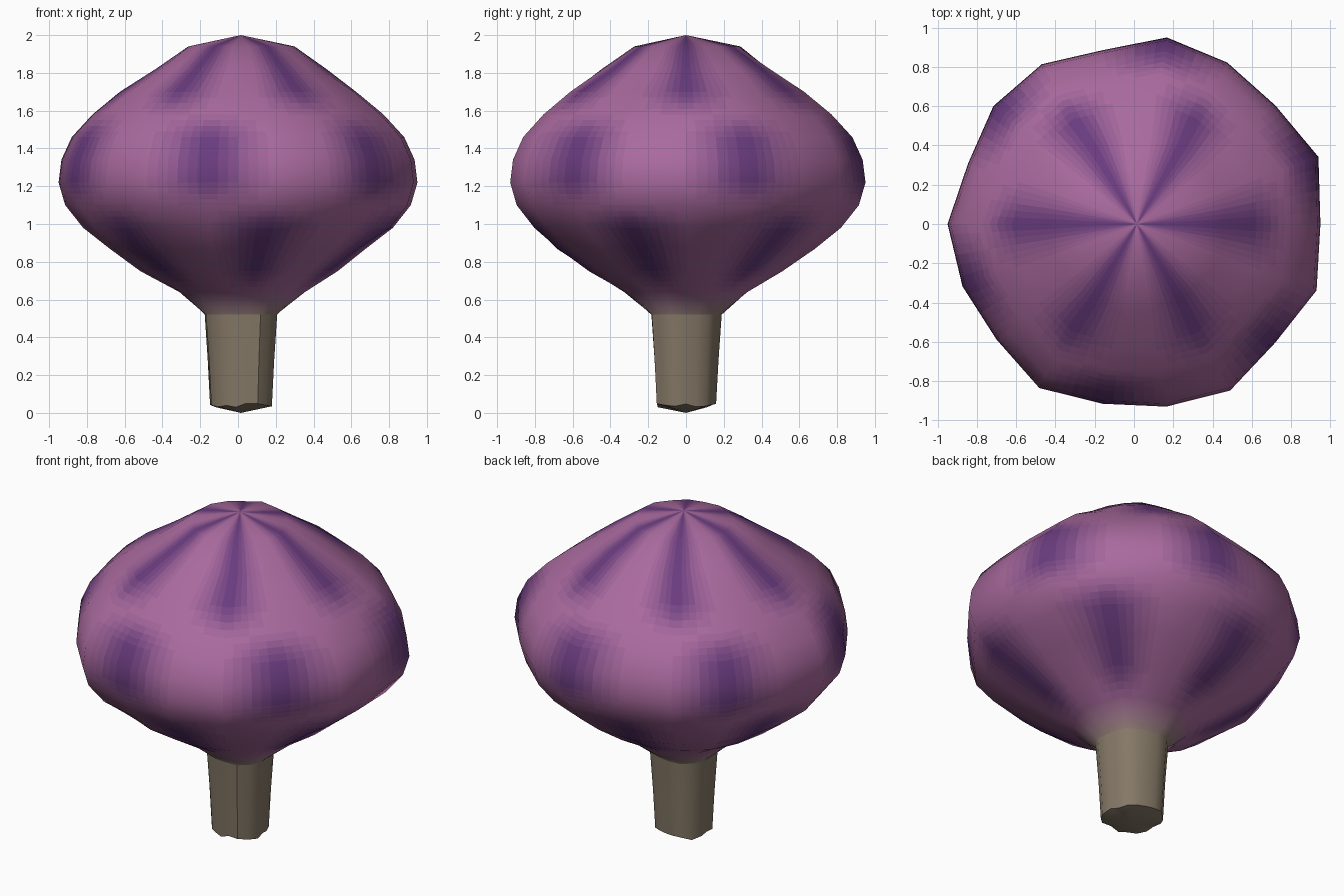
import bpy, math, random
from mathutils import Vector

if "Cube" in bpy.data.objects:
    bpy.data.objects.remove(bpy.data.objects["Cube"])

random.seed(4)
SEG = 18
# (radius, height) from foot to crown
PROFILE = [(0, 0), (.165, .04), (.178, .28), (.195, .52), (.33, .64), (.515, .75), (.685, .87),
           (.82, .98), (.915, 1.10), (.95, 1.22), (.935, 1.34), (.88, 1.46), (.77, 1.58),
           (.625, 1.70), (.455, 1.82), (.28, 1.94), (0, 2.0)]
# uneven plan outline of the crown, one radius per 20 degrees
PLAN = [.95, 1.0, .94, .95, .965, .90, .94, .935, .90, .95, .93, .915, .965, .93, .945, .98, .94, .99]
flute = [random.uniform(-.016, .016) for _ in range(SEG)]
TOP = len(PROFILE) - 1


def ring_point(i, j):
    r, z = PROFILE[i]
    a = 2 * math.pi * j / SEG
    if r == 0:
        return Vector((.015, 0, z))
    shift = .015 if i < 5 or i > 13 else 0
    if i <= 3:
        r += flute[j]
        z += random.uniform(-.012, .012) if i == 1 else 0
    elif 7 <= i <= 13:
        r *= PLAN[j] / .95
    else:
        r += random.uniform(-.012, .012)
    return Vector((shift + r * math.cos(a), r * math.sin(a), z))


P = [[ring_point(i, j) for j in range(SEG)] for i in range(TOP + 1)]


def ring_normal(i, j):
    if i in (0, TOP):
        return Vector((0, 0, 1 if i else -1))
    around = P[i][(j + 1) % SEG] - P[i][j - 1]
    return around.cross(P[i + 1][j] - P[i - 1][j]).normalized()


N = [[ring_normal(i, j) for j in range(SEG)] for i in range(TOP + 1)]


# Staggered dark blotches: every third corner, shifted every four rings
def dark(i, j):
    if i == TOP:
        return float(j % 3 == 0)
    return float(i > 4 and i % 4 != 0 and j % 3 == (3 - i // 4) % 3)


D = [[dark(i, j) for j in range(SEG)] for i in range(TOP + 1)]


def sample(grid, u, v):
    j, i = int(u), min(int(v), TOP - 1)
    fu, fv = u - j, v - i
    a, b = j % SEG, (j + 1) % SEG
    low = grid[i][a] * (1 - fu) + grid[i][b] * fu
    high = grid[i + 1][a] * (1 - fu) + grid[i + 1][b] * fu
    return low * (1 - fv) + high * fv


LIGHT = Vector((.40, .145, .345))
DARK = Vector((.105, .03, .19))
BARK = Vector((.235, .19, .135))
materials = {}


def material(darkness, bark):
    key = (round(darkness * 8), round(bark * 5))
    if key not in materials:
        c = LIGHT.lerp(DARK, key[0] / 8).lerp(BARK, key[1] / 5)
        m = bpy.data.materials.new("tint_%d_%d" % key)
        m.diffuse_color = (*c, 1)
        m.use_nodes = True
        m.node_tree.nodes["Principled BSDF"].inputs["Base Color"].default_value = m.diffuse_color
        materials[key] = m
    return materials[key]


def build(name, first, last, cu, cv):
    """Skin rings first..last, each cell cut cu x cv to carry the colour fade."""
    cols, rows = SEG * cu, (last - first) * cv
    verts, normals, index = [], [], {}
    for r in range(rows + 1):
        v = first + r / cv
        for c in range(cols):
            if v in (0, TOP) and c:
                index[r, c] = index[r, 0]
                continue
            index[r, c] = len(verts)
            verts.append(sample(P, c / cu, v))
            normals.append(sample(N, c / cu, v).normalized())
    faces, mats = [], []
    for r in range(rows):
        for c in range(cols):
            n = (c + 1) % cols
            quad = [index[r, c], index[r, n], index[r + 1, n], index[r + 1, c]]
            faces.append(list(dict.fromkeys(quad)))
            u, v = (c + .5) / cu, first + (r + .5) / cv
            mats.append(material(sample(D, u, v), min(max(4 - v, 0), 1)))
    mesh = bpy.data.meshes.new(name)
    mesh.from_pydata(verts, [], faces)
    slots = list(dict.fromkeys(mats))
    for m in slots:
        mesh.materials.append(m)
    for poly, m in zip(mesh.polygons, mats):
        poly.material_index = slots.index(m)
        poly.use_smooth = True
    obj = bpy.data.objects.new(name, mesh)
    bpy.context.collection.objects.link(obj)
    return obj, normals


# Rounded crown with soft shading across its broad facets
crown, crown_normals = build("crown", 3, TOP, 6, 4)
crown.data.normals_split_custom_set_from_vertices(crown_normals)

# Fluted stem
stem, _ = build("stem", 0, 3, 1, 1)
bpy.context.view_layer.objects.active = stem
stem.select_set(True)
bpy.ops.object.shade_smooth_by_angle(angle=math.radians(40))
